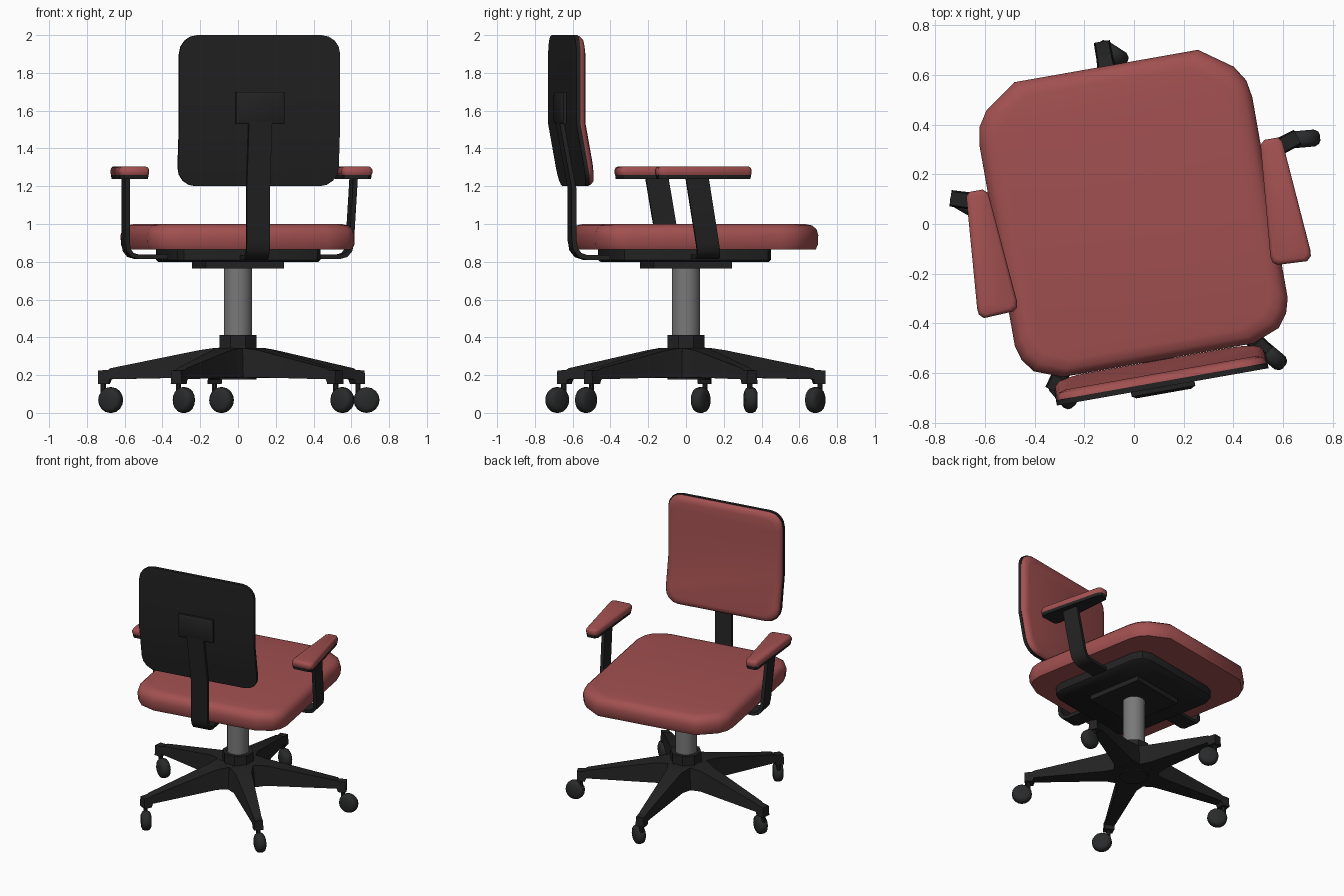
import bpy, bmesh, math
from mathutils import Matrix, Vector

if "Cube" in bpy.data.objects:
    bpy.data.objects.remove(bpy.data.objects["Cube"])

YAW = math.radians(10)  # the upper part is swivelled


def material(name, c):
    m = bpy.data.materials.new(name)
    m.diffuse_color = (*c, 1)
    m.use_nodes = True
    m.node_tree.nodes["Principled BSDF"].inputs["Base Color"].default_value = m.diffuse_color
    return m


RED = material("red fabric", (0.36, 0.08, 0.08))
BLACK = material("black plastic", (0.016, 0.016, 0.016))
WHEEL = material("dark rubber", (0.022, 0.023, 0.024))
STEEL = material("grey steel", (0.19, 0.19, 0.19))


def finish(name, bm, mat, yaw=0.0, angle=40):
    bmesh.ops.recalc_face_normals(bm, faces=bm.faces)
    me = bpy.data.meshes.new(name)
    bm.to_mesh(me)
    bm.free()
    me.materials.append(mat)
    o = bpy.data.objects.new(name, me)
    bpy.context.collection.objects.link(o)
    o.rotation_euler.z = yaw
    bpy.ops.object.select_all(action='DESELECT')
    o.select_set(True)
    bpy.context.view_layer.objects.active = o
    bpy.ops.object.shade_smooth_by_angle(angle=math.radians(angle))
    return o


def loft(rings):
    """Skin between rings of equal length and cap both ends."""
    bm = bmesh.new()
    vs = [[bm.verts.new(p) for p in r] for r in rings]
    n = len(vs[0])
    for a, b in zip(vs, vs[1:]):
        for i in range(n):
            bm.faces.new((a[i], a[(i + 1) % n], b[(i + 1) % n], b[i]))
    bm.faces.new(vs[0])
    bm.faces.new(vs[-1])
    return bm


def layers(outline, steps):
    """Stack an outline at heights, pulled in towards its middle by each inset."""
    xs, ys = [p[0] for p in outline], [p[1] for p in outline]
    cx, cy = (max(xs) + min(xs)) / 2, (max(ys) + min(ys)) / 2
    hx, hy = (max(xs) - min(xs)) / 2, (max(ys) - min(ys)) / 2
    return loft([[(cx + (x - cx) * (1 - i / hx), cy + (y - cy) * (1 - i / hy), z)
                  for x, y in outline] for i, z in steps])


def rounded(hx, y0, y1, r, seg=4):
    pts = []
    for k, (sx, y) in enumerate(((1, y1 - r), (-1, y1 - r), (-1, y0 + r), (1, y0 + r))):
        for i in range(seg + 1):
            a = math.pi / 2 * (k + i / seg)
            pts.append((sx * (hx - r) + r * math.cos(a), y + r * math.sin(a)))
    return pts


def strip(path, t, width):
    """Flat bar following a 2D path (u, z); width runs along the first axis."""
    rings = []
    for i, p in enumerate(path):
        a = Vector(path[max(i - 1, 0)])
        b = Vector(path[min(i + 1, len(path) - 1)])
        d = (b - a).normalized()
        n = Vector((-d.y, d.x)) * t / 2
        q = Vector(p)
        rings.append([(w, *(q + s * n)) for w, s in
                      ((-width / 2, -1), (width / 2, -1), (width / 2, 1), (-width / 2, 1))])
    return loft(rings)


def cyl(r, z0, z1, n, r2=None):
    r2 = r if r2 is None else r2
    return loft([[(q * math.cos(2 * math.pi * (i + .5) / n), q * math.sin(2 * math.pi * (i + .5) / n), z)
                  for i in range(n)] for q, z in ((r, z0), (r2, z1))])


# seat cushion
half = [(.375, .645), (.505, .553), (.545, .49), (.557, .42), (.557, -.40),
        (.54, -.46), (.50, -.513), (.39, -.556)]
seat = half + [(-x, y) for x, y in reversed(half)]
finish("seat", layers(seat, [(.012, .866), (.002, .89), (0, .94), (.008, .972), (.03, .992), (.065, 1.0)]),
       RED, YAW, 50)

# mounting plates under the seat
finish("seat_pan", layers(rounded(.385, -.42, .405, .09, 2), [(.01, .80), (0, .81), (0, .868)]), BLACK, YAW)
finish("swivel_plate", layers([(.21, .21), (-.21, .21), (-.21, -.21), (.21, -.21)],
                              [(0, .765), (0, .802)]), BLACK, YAW)

# backrest: shell and cushion, bent forward below z = 1.53
KINK = 1.53


def back_panel(name, steps, mat):
    bm = layers(rounded(.432, 1.2, 2.0, .10), steps)
    for v in bm.verts:
        v.co = (v.co.x, v.co.z, v.co.y)
    bmesh.ops.bisect_plane(bm, geom=bm.verts[:] + bm.edges[:] + bm.faces[:],
                           plane_co=(0, 0, KINK), plane_no=(0, 0, 1))
    for v in bm.verts:
        if v.co.z < KINK:
            v.co.y += (KINK - v.co.z) * .18
    finish(name, bm, mat, YAW, 50)


back_panel("back_shell", [(0, -.665), (0, -.643)], BLACK)
back_panel("back_cushion", [(.004, -.643), (.006, -.63), (.018, -.616), (.045, -.608)], RED)

# back support bar and its bracket
finish("back_post", strip([(-.33, .822), (-.54, .822), (-.58, .835), (-.604, .865), (-.612, .91),
                           (-.614, 1.2), (-.676, KINK), (-.676, 1.6)], .026, .125), BLACK, YAW)
bracket = [(.13, 1.53), (.13, 1.70), (-.13, 1.70), (-.13, 1.53)]
bm = layers(bracket, [(0, .66), (0, .682), (.018, .692)])
for v in bm.verts:
    v.co = (v.co.x, -v.co.z, v.co.y)
finish("back_bracket", bm, BLACK, YAW)

# armrests
pad = [(.575, .242), (.63, .242), (.645, .225), (.68, -.225), (.678, -.25), (.66, -.268),
       (.54, -.262), (.522, -.25), (.517, -.225), (.556, .225)]
for side, s in (("left", -1), ("right", 1)):
    outline = [(s * x, y) for x, y in pad]
    finish(f"{side}_arm_pad", layers(outline, [(.004, 1.258), (0, 1.268), (0, 1.287), (.006, 1.299), (.016, 1.304)]),
           RED, YAW, 50)
    finish(f"{side}_arm_plate", layers(outline, [(.006, 1.238), (.003, 1.26)]), BLACK, YAW)
    bm = strip([(.36, .826), (.54, .826), (.575, .836), (.596, .862), (.602, .90), (.613, 1.245)], .024, .122)
    for v in bm.verts:
        w, u, z = v.co
        v.co = (s * u, w + .02 - .068 * max(0, z - .83) / .41, z)
    finish(f"{side}_arm_bar", bm, BLACK, YAW)

# gas column and hub
finish("column", cyl(.076, .36, .77, 16), STEEL)
finish("hub_collar", cyl(.107, .32, .412, 8), BLACK, 0, 30)
finish("hub_body", cyl(.15, .185, .342, 20, .12), BLACK)
finish("hub_cap", cyl(.10, .176, .20, 16), BLACK)

# five star legs with casters: leg angle and rolling direction
for k, (leg, roll) in enumerate(((100, -33), (28, 5), (172, -30), (244, -50), (316, -40)), 1):
    rings = [[(r, -w, zb), (r, w, zb), (r, w * .82, zt), (r, -w * .82, zt)] for r, w, zb, zt in
             ((.04, .115, .185, .345), (.12, .098, .185, .343), (.20, .068, .188, .332),
              (.68, .034, .178, .236), (.69, .034, .152, .228), (.745, .033, .152, .224))]
    finish(f"leg_{k}", loft(rings), BLACK, math.radians(leg), 30)

    a, d = math.radians(leg), math.radians(roll)
    stem = finish(f"caster_stem_{k}", cyl(.015, .09, .16, 8), BLACK)
    stem.location = (.72 * math.cos(a), .72 * math.sin(a), 0)

    # wheel: rounded drum, axle across the rolling direction
    wheel = loft([[(q * math.cos(math.pi * i / 8), y, q * math.sin(math.pi * i / 8)) for i in range(16)]
                  for q, y in ((.045, -.034), (.062, -.025), (.068, -.012), (.068, .012), (.062, .025), (.045, .034))])
    wo = finish(f"caster_wheel_{k}", wheel, WHEEL, d)
    wo.location = stem.location + Vector((.045 * math.cos(d), .045 * math.sin(d), .068))
